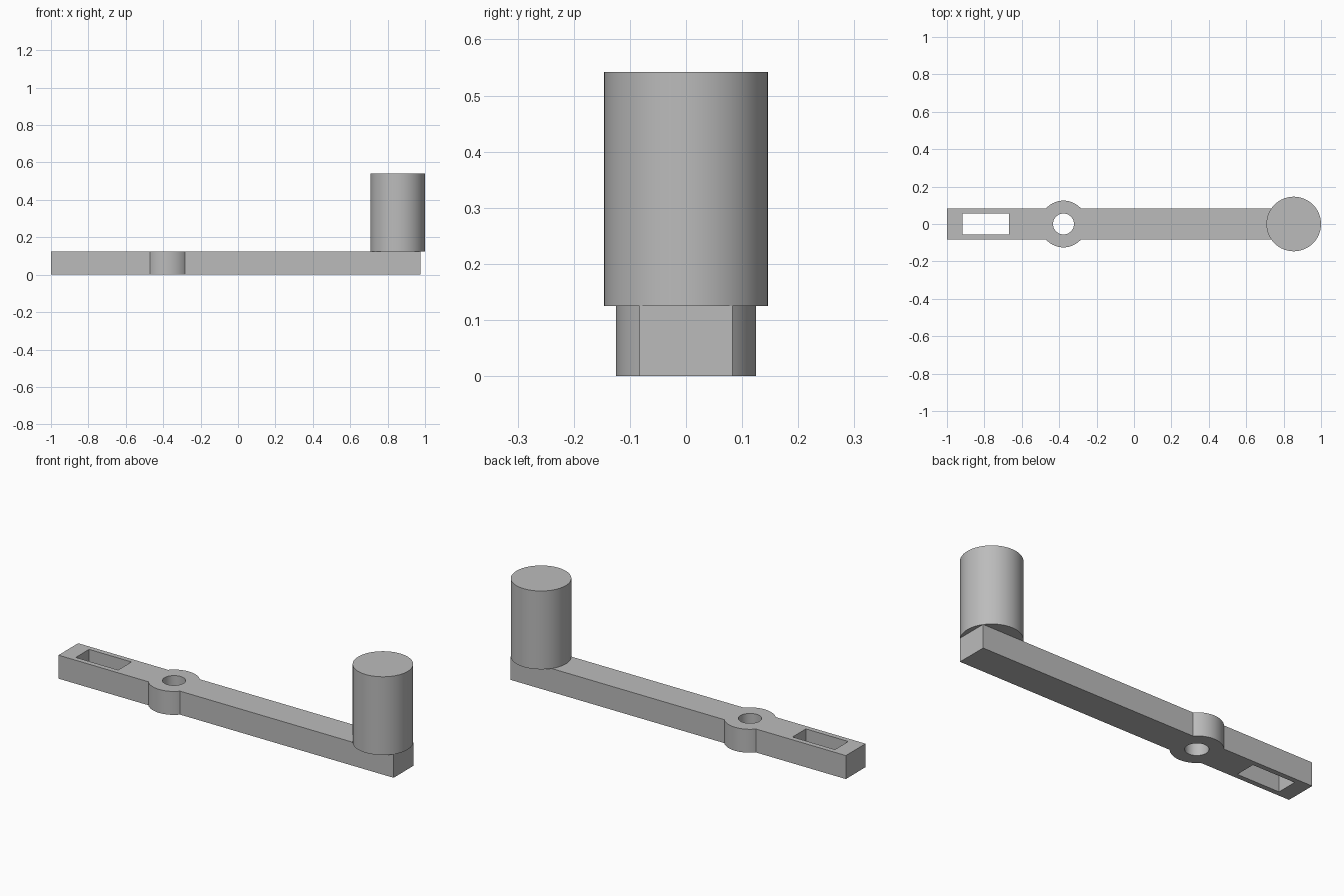
import bpy, bmesh
from math import sin, cos, asin, pi, radians

default = bpy.data.objects.get("Cube")
if default:
    bpy.data.objects.remove(default, do_unlink=True)

grey = bpy.data.materials.new("plain grey")
grey.use_nodes = True
colour = (0.5, 0.5, 0.5, 1)
grey.diffuse_color = colour
grey.node_tree.nodes["Principled BSDF"].inputs["Base Color"].default_value = colour

THICK = 0.125
HALF = 0.083            # half width of the arm
LEFT, RIGHT = -1.0, 0.975
PIVOT, BOSS_R, HOLE_R = -0.377, 0.125, 0.056
KNOB_X, KNOB_R, KNOB_H = 0.854, 0.146, 0.417


def arc(cx, radius, start, end, steps):
    angles = [start + (end - start) * i / steps for i in range(steps + 1)]
    return [(cx + radius * cos(a), radius * sin(a)) for a in angles]


def rectangle(x0, x1, half):
    return [(x0, -half), (x1, -half), (x1, half), (x0, half)]


def extruded(name, loops, bottom, height):
    """Fill an outline, minus its inner loops, and extrude it upward."""
    curve = bpy.data.curves.new(name + "_profile", 'CURVE')
    curve.dimensions = '2D'
    curve.fill_mode = 'BOTH'
    curve.extrude = height / 2
    for loop in loops:
        spline = curve.splines.new('POLY')
        spline.points.add(len(loop) - 1)
        for point, (x, y) in zip(spline.points, loop):
            point.co = (x, y, 0, 1)
        spline.use_cyclic_u = True
    obj = bpy.data.objects.new(name, curve)
    bpy.context.collection.objects.link(obj)
    bpy.ops.object.select_all(action='DESELECT')
    obj.select_set(True)
    bpy.context.view_layer.objects.active = obj
    bpy.ops.object.convert(target='MESH')
    obj = bpy.context.object

    # Weld caps to walls, merge flat triangles and lift into place
    bm = bmesh.new()
    bm.from_mesh(obj.data)
    bmesh.ops.remove_doubles(bm, verts=bm.verts, dist=0.0001)
    bmesh.ops.recalc_face_normals(bm, faces=bm.faces)
    bmesh.ops.translate(bm, verts=bm.verts, vec=(0, 0, bottom + height / 2))
    bm.to_mesh(obj.data)
    bm.free()
    obj.data.materials.clear()
    obj.data.materials.append(grey)
    bpy.ops.object.shade_smooth_by_angle(angle=radians(30))
    return obj


# Arm: bar with a round boss, a pivot hole and a rectangular slot
meet = asin(HALF / BOSS_R)
outline = [(LEFT, -HALF)]
outline += arc(PIVOT, BOSS_R, pi + meet, 2 * pi - meet, 24)
outline += [(RIGHT, -HALF), (RIGHT, HALF)]
outline += arc(PIVOT, BOSS_R, meet, pi - meet, 24)
outline += [(LEFT, HALF)]
pivot_hole = arc(PIVOT, HOLE_R, 0, 2 * pi, 48)[:-1]
slot = rectangle(-0.917, -0.667, 0.056)
extruded("crank_arm", [outline, pivot_hole, slot], 0, THICK)

# Knob: upright round handle at the far end
extruded("handle_knob", [arc(KNOB_X, KNOB_R, 0, 2 * pi, 64)[:-1]], THICK, KNOB_H)
